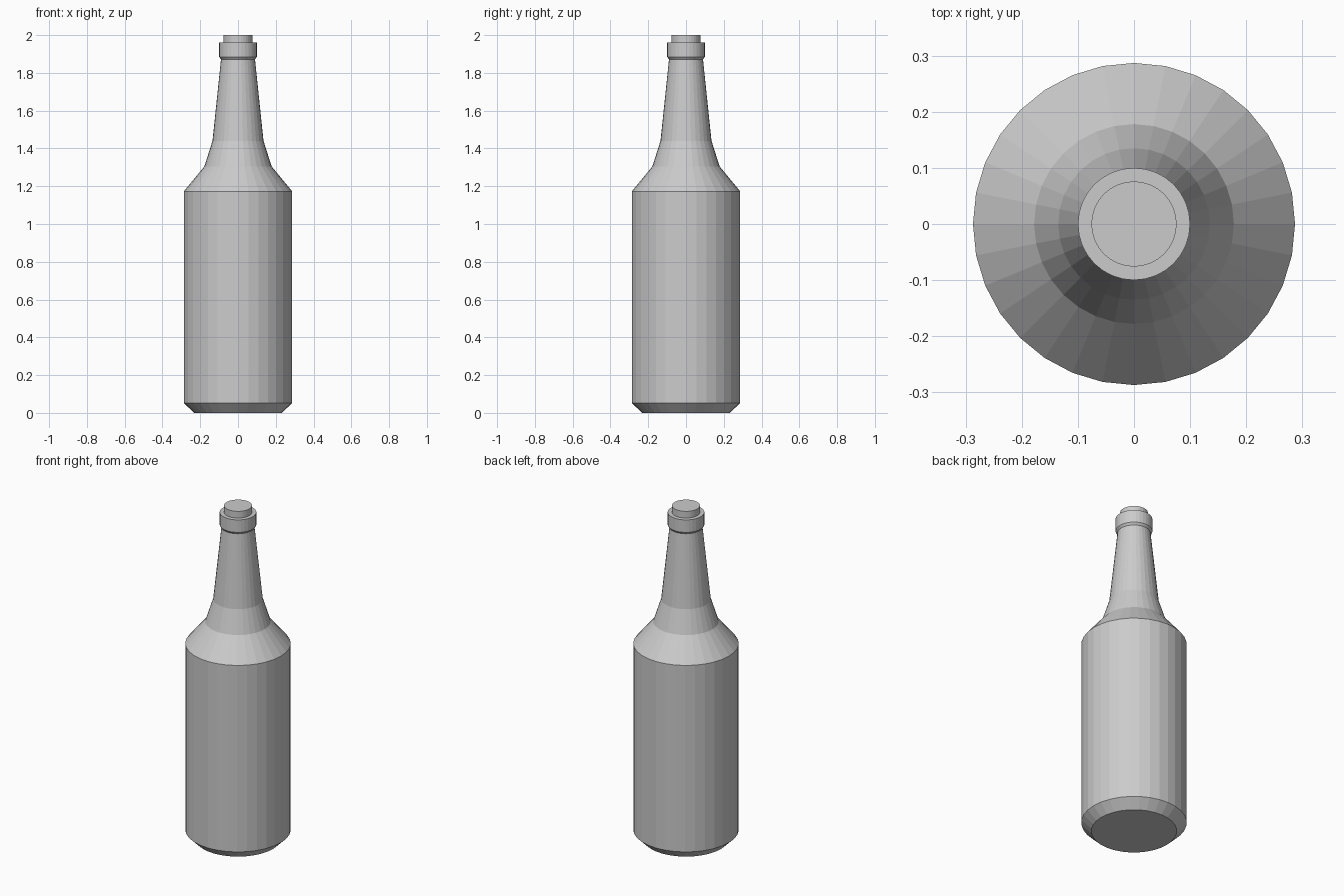
import bpy, bmesh
from math import cos, sin, tau

if "Cube" in bpy.data.objects:
    bpy.data.objects.remove(bpy.data.objects["Cube"])

SIDES = 32


def lathe(name, profile):
    """Revolve (radius, height) points around z and cap both ends."""
    bm = bmesh.new()
    rings = [[bm.verts.new((r * cos(tau * i / SIDES), r * sin(tau * i / SIDES), z))
              for i in range(SIDES)] for r, z in profile]
    for low, high in zip(rings, rings[1:]):
        for i in range(SIDES):
            j = (i + 1) % SIDES
            bm.faces.new((low[i], low[j], high[j], high[i]))
    bm.faces.new(rings[0][::-1])
    bm.faces.new(rings[-1])
    mesh = bpy.data.meshes.new(name)
    bm.to_mesh(mesh)
    bm.free()
    obj = bpy.data.objects.new(name, mesh)
    bpy.context.collection.objects.link(obj)
    return obj


# Bottle: chamfered base, straight body, shoulder, neck and lip
lathe("bottle", [(0.233, 0), (0.287, 0.053), (0.287, 1.173), (0.178, 1.305),
                 (0.135, 1.44), (0.09, 1.872), (0.1, 1.885), (0.1, 1.96)])

# Stopper in the mouth
lathe("cork", [(0.076, 1.96), (0.076, 2.0)])
